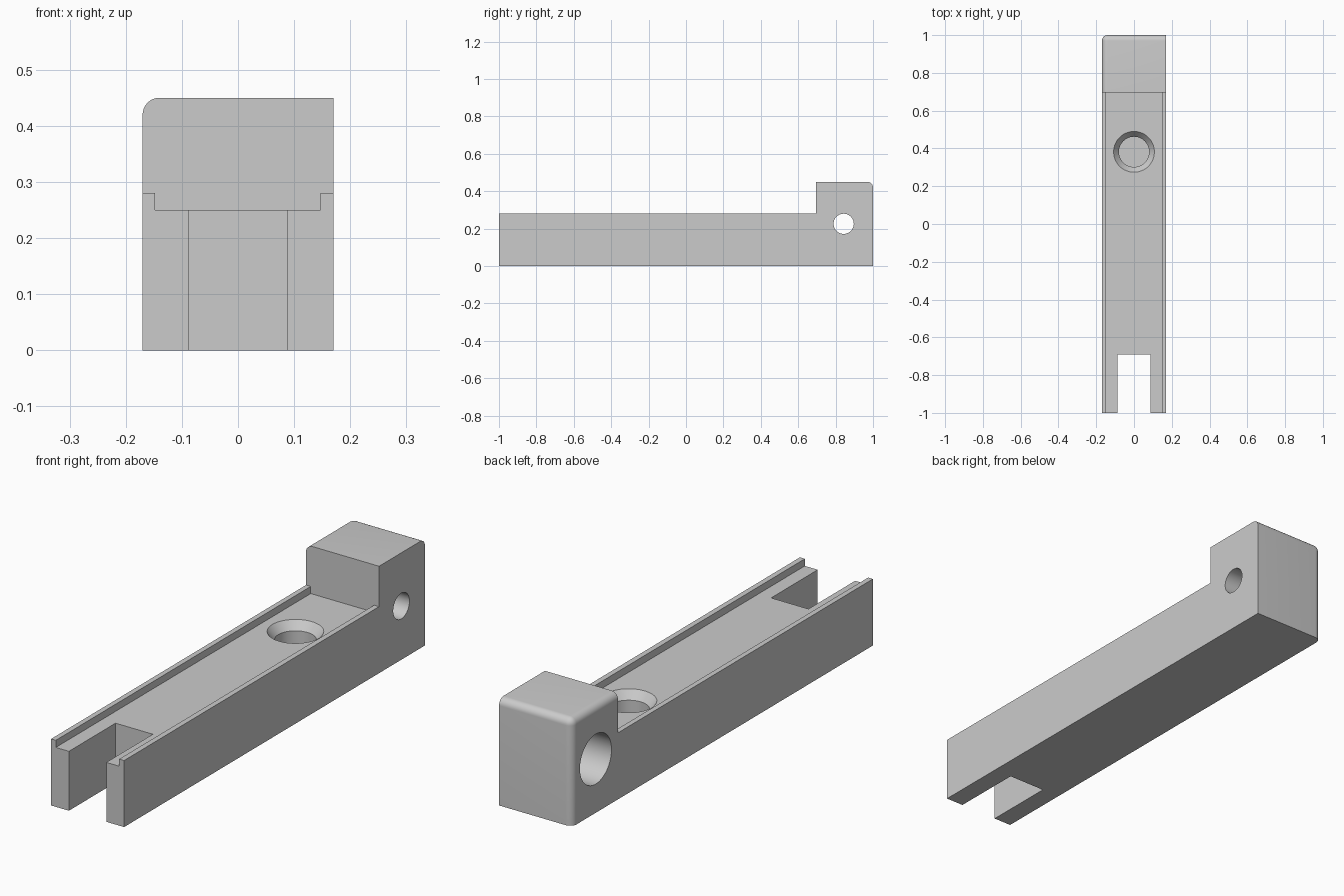
import bpy
import bmesh
import math
from mathutils import Matrix, Vector

if "Cube" in bpy.data.objects:
    bpy.data.objects.remove(bpy.data.objects["Cube"])

HALF_W = 0.17
BLOCK_Y = 0.695
FILLET = 0.03

grey = bpy.data.materials.new("plain grey")
grey.use_nodes = True
colour = (0.6, 0.6, 0.6, 1)
grey.diffuse_color = colour
grey.node_tree.nodes["Principled BSDF"].inputs["Base Color"].default_value = colour


def make_object(name, bm):
    bmesh.ops.recalc_face_normals(bm, faces=bm.faces)
    mesh = bpy.data.meshes.new(name)
    bm.to_mesh(mesh)
    bm.free()
    mesh.materials.append(grey)
    obj = bpy.data.objects.new(name, mesh)
    bpy.context.collection.objects.link(obj)
    return obj


def box(name, low, high):
    low, high = Vector(low), Vector(high)
    bm = bmesh.new()
    bmesh.ops.create_cube(bm, size=1)
    bmesh.ops.scale(bm, vec=high - low, verts=bm.verts)
    bmesh.ops.translate(bm, vec=(low + high) / 2, verts=bm.verts)
    return make_object(name, bm)


def turned(name, profile, matrix, sides=64):
    """Closed solid of revolution about z from (radius, height) points."""
    bm = bmesh.new()
    rings = []
    for r, h in profile:
        angles = [2 * math.pi * i / sides for i in range(sides)]
        rings.append([bm.verts.new((r * math.cos(a), r * math.sin(a), h)) for a in angles])
    for a, b in zip(rings, rings[1:]):
        for i in range(sides):
            j = (i + 1) % sides
            bm.faces.new((a[i], a[j], b[j], b[i]))
    bm.faces.new(rings[0])
    bm.faces.new(rings[-1])
    bm.transform(matrix)
    return make_object(name, bm)


# Arm and raised end block, extruded from one L-shaped side profile
bm = bmesh.new()
side = [(-1, 0), (1, 0), (1, 0.45), (BLOCK_Y, 0.45), (BLOCK_Y, 0.28), (-1, 0.28)]
face = bm.faces.new([bm.verts.new((-HALF_W, y, z)) for y, z in side])
sweep = bmesh.ops.extrude_face_region(bm, geom=[face])
new_verts = [g for g in sweep["geom"] if isinstance(g, bmesh.types.BMVert)]
bmesh.ops.translate(bm, vec=(2 * HALF_W, 0, 0), verts=new_verts)

# Rounded edges: the three that meet at the upper rear corner of the block
corner = Vector((-HALF_W, 1, 0.45))
tip = min(bm.verts, key=lambda v: (v.co - corner).length)
bmesh.ops.recalc_face_normals(bm, faces=bm.faces)
bmesh.ops.bevel(bm, geom=list(tip.link_edges), offset=FILLET, segments=8,
                profile=0.5, affect='EDGES')
arm = make_object("slotted_arm", bm)

# Cutters: shallow channel, fork slot, countersunk blind hole, stepped cross hole
channel = box("channel_cutter", (-0.148, -1.1, 0.25), (0.147, BLOCK_Y, 0.35))
slot = box("slot_cutter", (-0.087, -1.1, -0.1), (0.087, -0.69, 0.5))
blind_hole = turned("blind_hole_cutter",
                    [(0.08, 0.07), (0.08, 0.215), (0.108, 0.25), (0.108, 0.3)],
                    Matrix.Translation((0, 0.382, 0)))
cross_hole = turned("cross_hole_cutter",
                    [(0.105, -0.3), (0.105, 0.03), (0.054, 0.03), (0.054, 0.3)],
                    Matrix.Translation((0, 0.843, 0.226)) @ Matrix.Rotation(math.pi / 2, 4, 'Y'))

bpy.ops.object.select_all(action='DESELECT')
bpy.context.view_layer.objects.active = arm
arm.select_set(True)
for cutter in (channel, slot, blind_hole, cross_hole):
    cutter.hide_render = True
    mod = arm.modifiers.new(cutter.name, 'BOOLEAN')
    mod.operation = 'DIFFERENCE'
    mod.solver = 'EXACT'
    mod.object = cutter
    bpy.ops.object.modifier_apply(modifier=mod.name)
    bpy.data.objects.remove(cutter)

bpy.ops.object.shade_smooth_by_angle(angle=math.radians(30))
